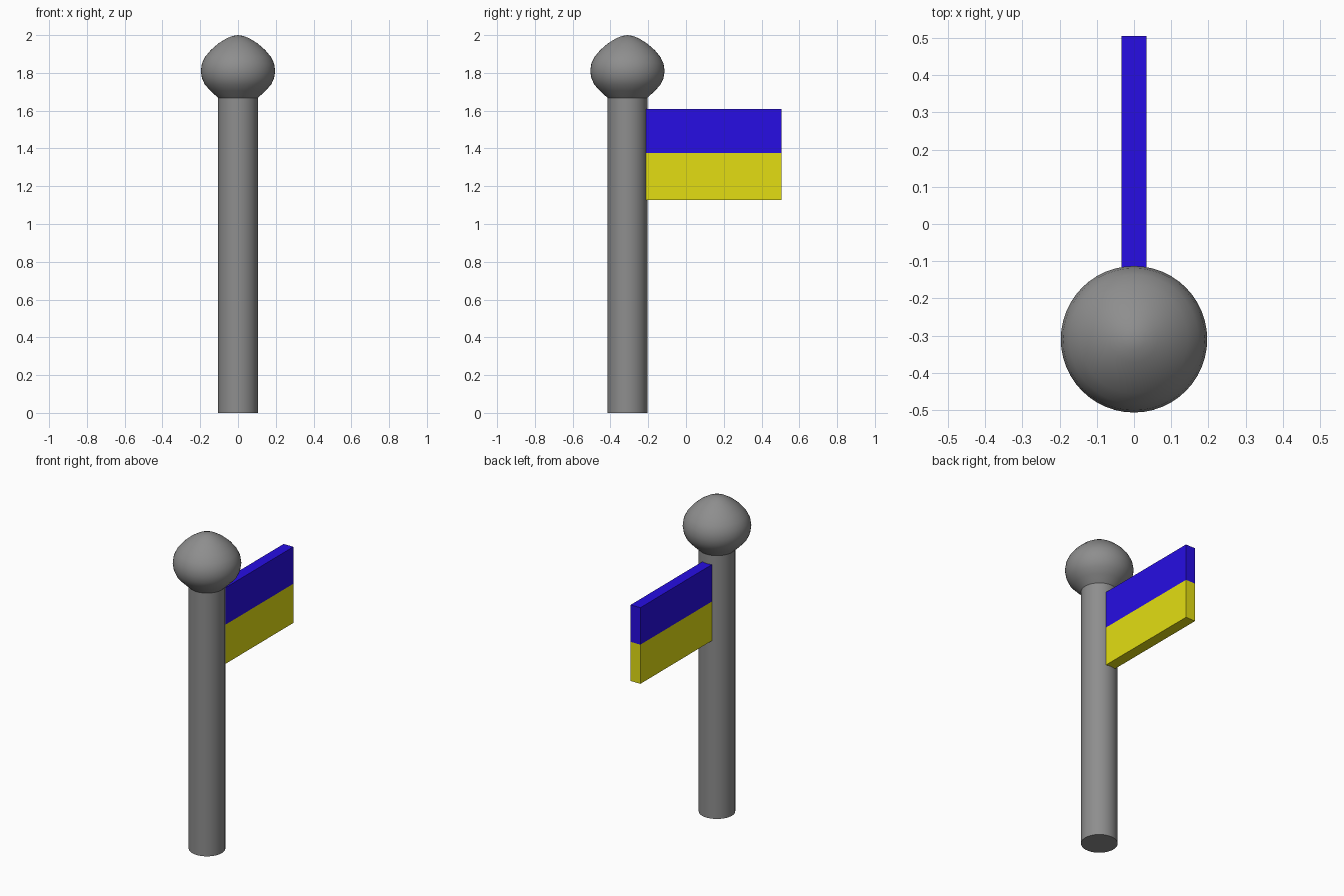
import bpy, bmesh, math
from mathutils import Vector, Matrix

cube = bpy.data.objects.get("Cube")
if cube:
    bpy.data.objects.remove(cube, do_unlink=True)


def material(name, rgb):
    mat = bpy.data.materials.new(name)
    mat.use_nodes = True
    mat.diffuse_color = (*rgb, 1)
    mat.node_tree.nodes["Principled BSDF"].inputs["Base Color"].default_value = (*rgb, 1)
    return mat


grey = material("grey", (0.27, 0.27, 0.27))
blue = material("blue", (0.02, 0.004, 0.77))
yellow = material("yellow", (0.77, 0.73, 0.006))

POLE_Y = -0.31
POLE_R = 0.105
NECK_Z = 1.667


def add_object(name, bm, mats):
    bmesh.ops.recalc_face_normals(bm, faces=bm.faces)
    mesh = bpy.data.meshes.new(name)
    bm.to_mesh(mesh)
    bm.free()
    obj = bpy.data.objects.new(name, mesh)
    bpy.context.collection.objects.link(obj)
    for mat in mats:
        mesh.materials.append(mat)
    return obj


def lathe(name, profile, mat, steps=48):
    """Spin (radius, height) points around the pole axis."""
    bm = bmesh.new()
    verts = [bm.verts.new((r, POLE_Y, z)) for r, z in profile]
    edges = [bm.edges.new(pair) for pair in zip(verts, verts[1:])]
    bmesh.ops.spin(bm, geom=verts + edges, cent=(0, POLE_Y, 0), axis=(0, 0, 1),
                   angle=math.tau, steps=steps, use_duplicate=False)
    bmesh.ops.remove_doubles(bm, verts=bm.verts, dist=0.0005)
    obj = add_object(name, bm, [mat])
    bpy.ops.object.select_all(action='DESELECT')
    obj.select_set(True)
    bpy.context.view_layer.objects.active = obj
    bpy.ops.object.shade_smooth_by_angle(angle=math.radians(40))
    return obj


# Pole, closed at the foot
lathe("pole", [(0, 0), (POLE_R, 0), (POLE_R, NECK_Z + 0.01)], grey)

# Onion-shaped finial on the pole
lathe("finial", [(POLE_R, NECK_Z), (0.145, 1.705), (0.175, 1.737), (0.191, 1.772),
                 (0.197, 1.81), (0.191, 1.85), (0.174, 1.885), (0.145, 1.92),
                 (0.105, 1.955), (0.062, 1.982), (0.03, 1.995), (0, 2.0)], grey)

# Flag: one slab cut across into an upper and a lower band
low, high, split = 1.127, 1.609, 1.375
near, far = -0.212, 0.505
bm = bmesh.new()
centre = Vector((0, (near + far) / 2, (low + high) / 2))
bmesh.ops.create_cube(bm, size=1, matrix=Matrix.Translation(centre)
                      @ Matrix.Diagonal((0.068, far - near, high - low, 1)))
bmesh.ops.bisect_plane(bm, geom=bm.verts[:] + bm.edges[:] + bm.faces[:],
                       plane_co=(0, 0, split), plane_no=(0, 0, 1))
for face in bm.faces:
    face.material_index = 0 if face.calc_center_median().z > split else 1
add_object("flag", bm, [blue, yellow])
